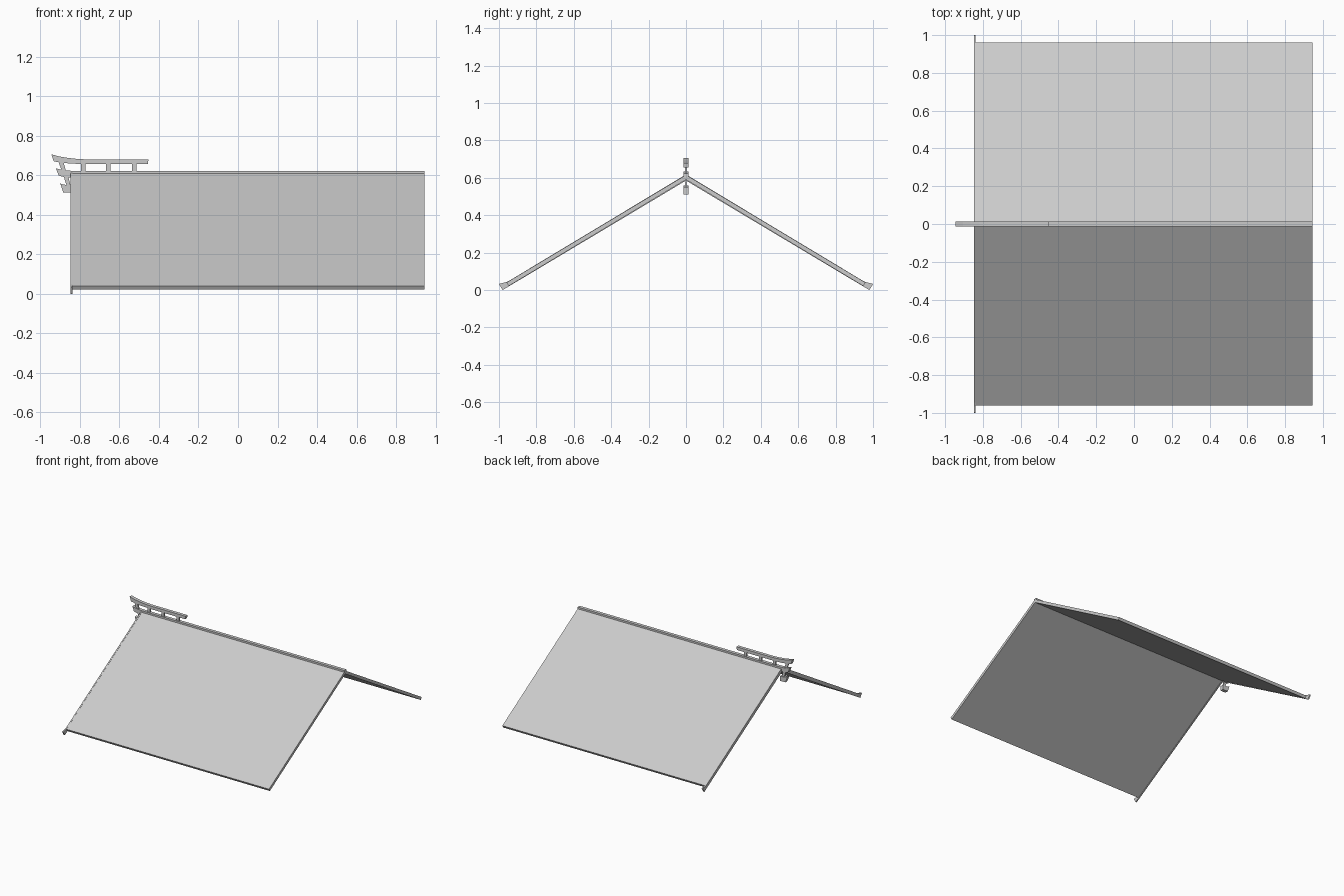
import bpy, bmesh

if "Cube" in bpy.data.objects:
    bpy.data.objects.remove(bpy.data.objects["Cube"])


def prism(name, pts, axis, lo, hi):
    """Extrude a closed 2D outline along an axis ('x': pts are y,z; 'y': pts are x,z)."""
    def place(a, b, d):
        return (d, a, b) if axis == 'x' else (a, d, b)
    bm = bmesh.new()
    face = bm.faces.new([bm.verts.new(place(a, b, lo)) for a, b in pts])
    ext = bmesh.ops.extrude_face_region(bm, geom=[face])
    step = place(0, 0, hi - lo)
    bmesh.ops.translate(bm, vec=step,
                        verts=[v for v in ext['geom'] if isinstance(v, bmesh.types.BMVert)])
    bmesh.ops.recalc_face_normals(bm, faces=bm.faces)
    me = bpy.data.meshes.new(name)
    bm.to_mesh(me)
    bm.free()
    ob = bpy.data.objects.new(name, me)
    bpy.context.collection.objects.link(ob)
    return ob


def mirrored(ob):
    """Mirror across the ridge line, dropping the centre faces."""
    bm = bmesh.new()
    bm.from_mesh(ob.data)
    centre = [f for f in bm.faces if all(abs(v.co.y) < 1e-5 for v in f.verts)]
    bmesh.ops.delete(bm, geom=centre, context='FACES_ONLY')
    bm.to_mesh(ob.data)
    bm.free()
    m = ob.modifiers.new("mirror", 'MIRROR')
    m.use_axis = (False, True, False)


X0, X1 = -0.848, 0.945   # gable end and far end of the roof
W, P = 0.013, 0.006      # half widths of beams and posts

# Roof slopes
mirrored(prism("roof_slopes",
               [(0, .616), (.96, .04), (.9485, .021), (0, .590)],
               'x', X0 + .009, X1))

# Gable bargeboard with flared feet
mirrored(prism("bargeboard",
               [(0, .618), (.945, .05), (.965, .041), (.998, .034), (1.0, .031),
                (.98, 0), (0, .585)],
               'x', X0, X0 + .01))

# Ridge beam with upturned tip
prism("ridge_beam",
      [(X1, .622), (-.84, .622), (-.87, .624), (-.895, .628), (-.922, .635),
       (-.907, .598), (-.885, .592), (-.84, .588), (-.838, .603), (X1, .603)],
      'y', -W, W)

# Upper rail, curving up at the gable end
prism("upper_rail",
      [(-.453, .680), (-.77, .680), (-.82, .683), (-.865, .688), (-.905, .695),
       (-.945, .706), (-.932, .670), (-.895, .664), (-.85, .659), (-.80, .657),
       (-.77, .656), (-.457, .656)],
      'y', -W, W)

# Lower bracket below the ridge tip
prism("lower_bracket",
      [(-.838, .550), (-.86, .550), (-.88, .552), (-.900, .558), (-.884, .512), (-.838, .512)],
      'y', -W, W)

# Upright posts under the upper rail
for i, x in enumerate((-.783, -.657, -.525)):
    prism(f"rail_post_{i + 1}",
          [(x - .011, .615), (x + .011, .615), (x + .011, .662), (x - .011, .662)],
          'y', -P, P)

# Slanted posts joining the stacked tips
prism("upper_tip_post",
      [(-.892, .622), (-.870, .620), (-.884, .668), (-.910, .672)], 'y', -P, P)
prism("lower_tip_post",
      [(-.867, .546), (-.847, .546), (-.860, .597), (-.884, .600)], 'y', -P, P)
